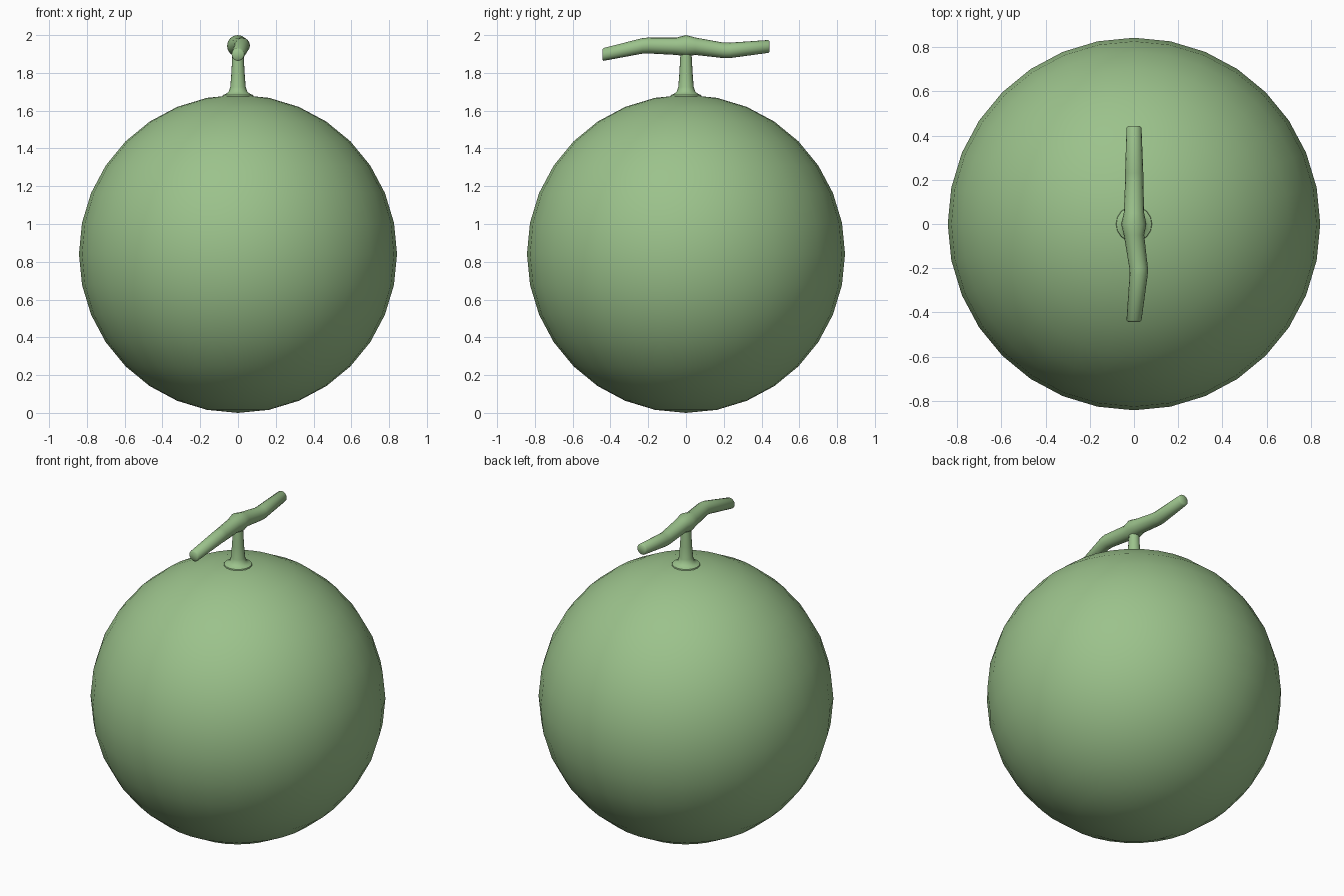
import bpy, bmesh, math
from mathutils import Vector

if "Cube" in bpy.data.objects:
    bpy.data.objects.remove(bpy.data.objects["Cube"])

green = bpy.data.materials.new("melon green")
green.diffuse_color = (0.33, 0.54, 0.26, 1)
green.use_nodes = True
green.node_tree.nodes["Principled BSDF"].inputs["Base Color"].default_value = green.diffuse_color


def finish(bm, name, angle):
    bmesh.ops.recalc_face_normals(bm, faces=bm.faces)
    me = bpy.data.meshes.new(name)
    bm.to_mesh(me)
    bm.free()
    me.materials.append(green)
    ob = bpy.data.objects.new(name, me)
    bpy.context.collection.objects.link(ob)
    bpy.ops.object.select_all(action='DESELECT')
    ob.select_set(True)
    bpy.context.view_layer.objects.active = ob
    bpy.ops.object.shade_smooth_by_angle(angle=math.radians(angle))
    return ob


def tube(name, stations, axis, sides=16):
    """Skin round sections (centre, radius) set square to 'axis'."""
    bm = bmesh.new()
    u = Vector((1, 0, 0))
    v = Vector(axis).cross(u)
    rings = []
    for c, r in stations:
        rings.append([bm.verts.new(Vector(c) + r * (math.cos(a) * u + math.sin(a) * v))
                      for a in (2 * math.pi * i / sides for i in range(sides))])
    for a, b in zip(rings, rings[1:]):
        for i in range(sides):
            j = (i + 1) % sides
            bm.faces.new((a[i], a[j], b[j], b[i]))
    bm.faces.new(rings[0])
    bm.faces.new(rings[-1])
    return finish(bm, name, 50)


# Round fruit
R = 0.842
bm = bmesh.new()
bmesh.ops.create_uvsphere(bm, u_segments=32, v_segments=16, radius=R)
bmesh.ops.translate(bm, verts=bm.verts, vec=(0, 0, R))
finish(bm, "fruit", 40)

# Upright stem with a flared foot
profile = [(1.66, 0.085), (1.683, 0.08), (1.69, 0.062), (1.703, 0.048),
           (1.725, 0.041), (1.80, 0.035), (1.93, 0.028)]
tube("stem", [((0, 0, z), r) for z, r in profile], (0, 0, 1))

# Crooked vine across the top: y, x, z, radius
vine = [(-0.443, 0, 1.897, 0.027), (-0.436, 0, 1.898, 0.034),
        (-0.23, 0.021, 1.943, 0.041), (-0.20, 0.021, 1.945, 0.042),
        (-0.05, 0, 1.941, 0.046), (0, -0.001, 1.943, 0.057), (0.05, 0, 1.941, 0.046),
        (0.20, 0.001, 1.919, 0.041), (0.23, 0.001, 1.919, 0.041),
        (0.436, 0, 1.940, 0.034), (0.443, 0, 1.941, 0.027)]
tube("vine", [((x, y, z), r) for y, x, z, r in vine], (0, 1, 0))
